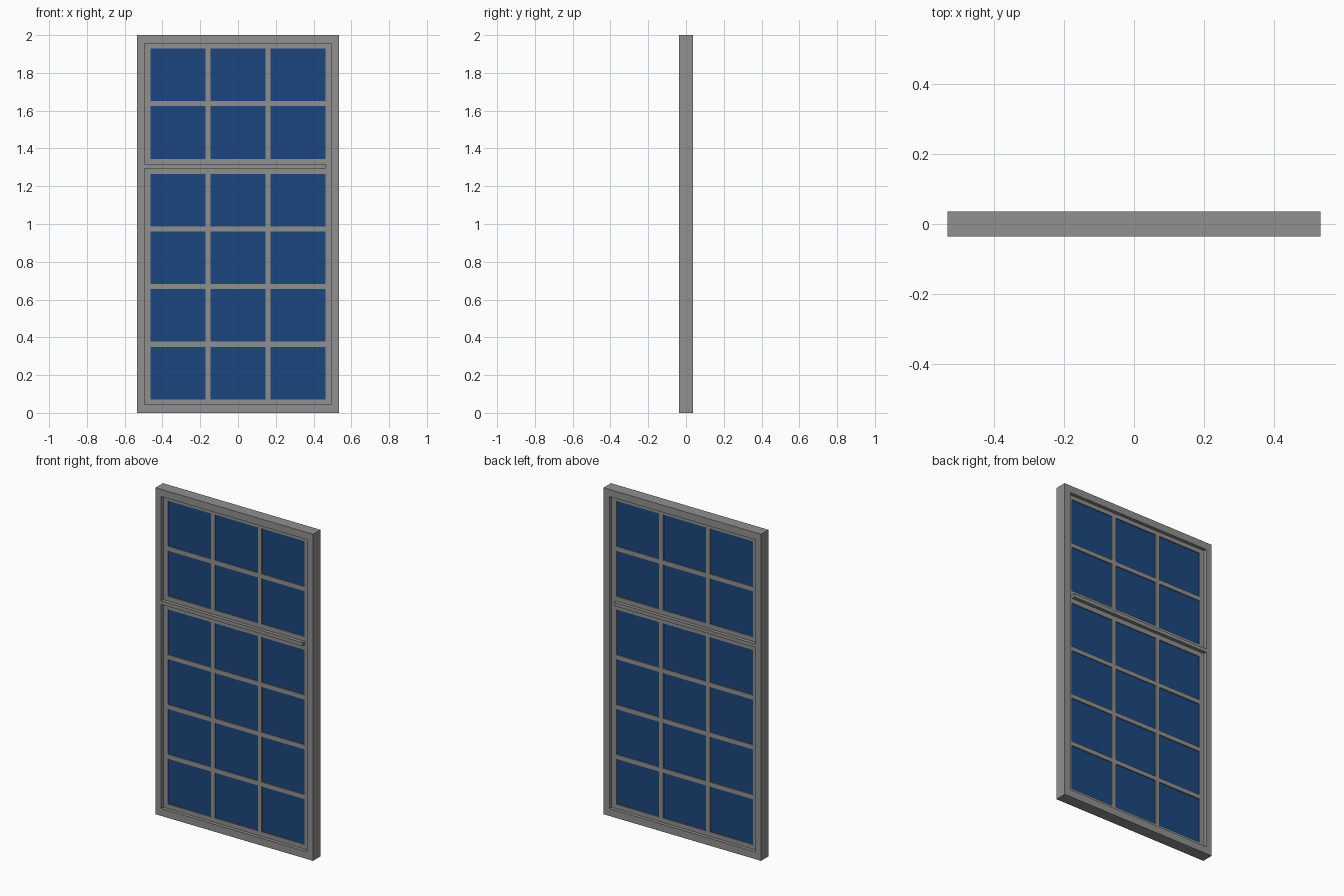
import bpy, bmesh

if "Cube" in bpy.data.objects:
    bpy.data.objects.remove(bpy.data.objects["Cube"])

FRAME_Y = 0.036   # half depth of outer frame and transom bar
SASH_Y = 0.015    # half depth of sash and glazing bars
GLASS_Y = 0.009   # half depth of the panes
BAR = 0.027       # glazing bar width


def paint(name, color):
    mat = bpy.data.materials.new(name)
    mat.diffuse_color = color
    mat.use_nodes = True
    mat.node_tree.nodes["Principled BSDF"].inputs["Base Color"].default_value = mat.diffuse_color
    return mat


glass = paint("blue_glass", (0.012, 0.062, 0.21, 1))
grey = paint("dark_grey", (0.28, 0.28, 0.28, 1))


def finish(name, bm, material):
    bmesh.ops.recalc_face_normals(bm, faces=bm.faces)
    mesh = bpy.data.meshes.new(name)
    bm.to_mesh(mesh)
    bm.free()
    mesh.materials.append(material)
    obj = bpy.data.objects.new(name, mesh)
    bpy.context.collection.objects.link(obj)
    return obj


def lattice(name, xs, zs, half_y):
    """Solid slab cut along xs and zs; every odd/odd cell is an opening."""
    bm = bmesh.new()
    grid = [[bm.verts.new((x, -half_y, z)) for z in zs] for x in xs]
    for i in range(len(xs) - 1):
        for j in range(len(zs) - 1):
            if not (i % 2 and j % 2):
                bm.faces.new((grid[i][j], grid[i + 1][j],
                              grid[i + 1][j + 1], grid[i][j + 1]))
    ext = bmesh.ops.extrude_face_region(bm, geom=bm.faces[:], use_keep_orig=True)
    moved = [g for g in ext["geom"] if isinstance(g, bmesh.types.BMVert)]
    bmesh.ops.translate(bm, verts=moved, vec=(0, 2 * half_y, 0))
    return finish(name, bm, grey)


def box(name, x0, x1, z0, z1, half_y, material):
    bm = bmesh.new()
    bmesh.ops.create_cube(bm, size=1)
    bmesh.ops.scale(bm, verts=bm.verts, vec=(x1 - x0, 2 * half_y, z1 - z0))
    bmesh.ops.translate(bm, verts=bm.verts, vec=((x0 + x1) / 2, 0, (z0 + z1) / 2))
    return finish(name, bm, material)


def pane_edges(lo, hi, count):
    """Start and end of each pane between lo and hi, split by glazing bars."""
    size = (hi - lo - BAR * (count - 1)) / count
    edges = []
    for k in range(count):
        start = lo + k * (size + BAR)
        edges += [start, start + size]
    return edges


# Outer frame
L, R, B, T = -0.495, 0.493, 0.045, 1.956
lattice("outer_frame", [-0.534, L, R, 0.534], [0, B, T, 2.0], FRAME_Y)

# Recessed sash with glazing bars: four rows below, two above the meeting rail
pane_x = pane_edges(-0.464, 0.462, 3)
low_z = pane_edges(0.072, 1.265, 4)
high_z = pane_edges(1.345, 1.930, 2)
lattice("sash_and_glazing_bars", [L] + pane_x + [R], [B] + low_z + high_z + [T], SASH_Y)

# Transom bar, standing proud and stopping short of the right jamb
box("transom_bar", L, 0.463, 1.295, 1.317, FRAME_Y, grey)

# Glass sheets, tucked slightly into the sash
for name, zs in (("lower_glass", low_z), ("upper_glass", high_z)):
    box(name, pane_x[0] - 0.004, pane_x[-1] + 0.004, zs[0] - 0.004, zs[-1] + 0.004,
        GLASS_Y, glass)
